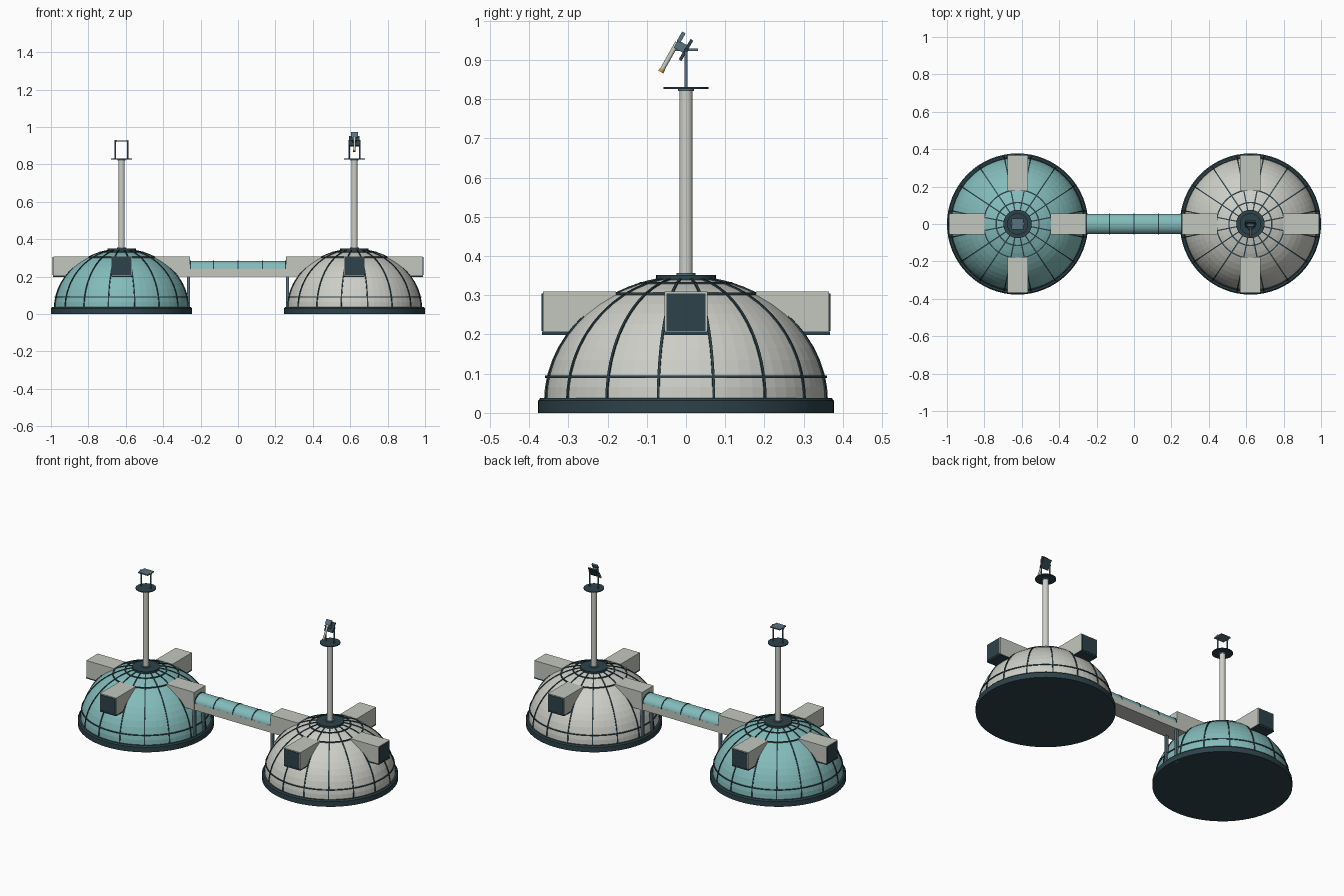
import bpy, bmesh, math
from mathutils import Matrix, Vector

if "Cube" in bpy.data.objects:
    bpy.data.objects.remove(bpy.data.objects["Cube"])


def mat(name, r, g, b):
    m = bpy.data.materials.new(name)
    m.diffuse_color = (r, g, b, 1)
    m.use_nodes = True
    m.node_tree.nodes["Principled BSDF"].inputs["Base Color"].default_value = m.diffuse_color
    return m


TEAL = mat("teal", 0.23, 0.50, 0.50)
WHITE = mat("off white", 0.62, 0.62, 0.58)
GREY = mat("pale grey", 0.55, 0.57, 0.52)
DARK = mat("dark slate", 0.026, 0.055, 0.068)
STEEL = mat("blue steel", 0.10, 0.17, 0.22)
AMBER = mat("amber", 0.62, 0.32, 0.06)


def finish(name, bm, m, smooth=None):
    bmesh.ops.recalc_face_normals(bm, faces=bm.faces)
    me = bpy.data.meshes.new(name)
    bm.to_mesh(me)
    bm.free()
    me.materials.append(m)
    ob = bpy.data.objects.new(name, me)
    bpy.context.collection.objects.link(ob)
    if smooth:
        bpy.ops.object.select_all(action='DESELECT')
        bpy.context.view_layer.objects.active = ob
        ob.select_set(True)
        bpy.ops.object.shade_smooth_by_angle(angle=math.radians(smooth))
    return ob


def box(name, lo, hi, m, xf=Matrix()):
    """Box between two corners, then transformed."""
    lo, hi = Vector(lo), Vector(hi)
    bm = bmesh.new()
    bmesh.ops.create_cube(bm, size=1, matrix=xf @ Matrix.Translation((lo + hi) / 2)
                          @ Matrix.Diagonal((*(hi - lo), 1)))
    return finish(name, bm, m)


def lathe(name, x, profile, m, seg=48, smooth=None):
    """Spin (radius, z) points about a vertical axis at x."""
    bm = bmesh.new()
    vs = [bm.verts.new((r, 0, z)) for r, z in profile]
    es = [bm.edges.new(p) for p in zip(vs, vs[1:])]
    bmesh.ops.spin(bm, geom=vs + es, cent=(0, 0, 0), axis=(0, 0, 1),
                   angle=2 * math.pi, steps=seg)
    bmesh.ops.remove_doubles(bm, verts=bm.verts, dist=1e-5)
    bmesh.ops.translate(bm, verts=bm.verts, vec=(x, 0, 0))
    return finish(name, bm, m, smooth)


def disc(name, x, r, z0, z1, m, seg=48):
    return lathe(name, x, [(0, z0), (r, z0), (r, z1), (0, z1)], m, seg, 30)


def rod(name, a, b, r, m, seg=12):
    a, b = Vector(a), Vector(b)
    d = b - a
    bm = bmesh.new()
    xf = Matrix.Translation((a + b) / 2) @ d.to_track_quat('Z', 'Y').to_matrix().to_4x4()
    bmesh.ops.create_cone(bm, cap_ends=True, segments=seg, radius1=r, radius2=r,
                          depth=d.length, matrix=xf)
    return finish(name, bm, m, 40)


# Dome shape: elliptical, springing from the foundation ring
RAD, Z0, HGT = 0.362, 0.03, 0.316


def dome_point(t, off=0.0):
    return ((RAD + off) * math.cos(t), Z0 + (HGT + off) * math.sin(t))


def angle_at(z):
    return math.asin((z - Z0) / HGT)


def dome(side, x, inner, shell):
    # Foundation and shell
    lathe(side + "_foundation", x, [(0, 0), (0.3775, 0), (0.3775, 0.031), (0.371, 0.038),
                                    (0.35, 0.038)], DARK, 64, 30)
    n = 14
    lathe(side + "_dome_shell", x, [dome_point(i * math.pi / 2 / n) for i in range(n + 1)],
          shell, 64)

    # Horizontal ribs
    for i, t in enumerate((angle_at(0.092), math.acos(0.182 / RAD), math.acos(0.115 / RAD))):
        r, z = dome_point(t, 0.001)
        lathe(f"{side}_ring_rib_{i}", x, [(r - 0.004, z - 0.003), (r + 0.003, z - 0.003),
                                          (r + 0.003, z + 0.003), (r - 0.004, z + 0.003),
                                          (r - 0.004, z - 0.003)], DARK, 64)

    # Meridian ribs: narrow raised strips
    bm = bmesh.new()
    w, steps = 0.0032, 18
    for k in range(16):
        rot = Matrix.Rotation((k + 0.5) * math.pi / 8, 4, 'Z')
        last = None
        for i in range(steps + 1):
            t = 0.015 + (math.acos(0.07 / RAD) - 0.015) * i / steps
            row = []
            for off, y in ((-0.004, -w), (0.0035, -w), (0.0035, w), (-0.004, w)):
                r, z = dome_point(t, off)
                row.append(bm.verts.new(Vector((x, 0, 0)) + rot @ Vector((r, y, z))))
            if last:
                for j in range(4):
                    bm.faces.new((last[j], last[j - 1], row[j - 1], row[j]))
            last = row
    finish(side + "_meridian_ribs", bm, DARK)

    # Four box dormers; the one facing the corridor has no window
    for k in range(4):
        xf = Matrix.Translation((x, 0, 0)) @ Matrix.Rotation(k * math.pi / 2, 4, 'Z')
        tag = f"{side}_dormer_{k}"
        joined = k == inner
        box(tag, (0.178, -0.055, 0.2 if joined else 0.207), (0.365, 0.055, 0.309), GREY, xf)
        if not joined:
            box(tag + "_window", (0.364, -0.05, 0.209), (0.368, 0.05, 0.304), DARK, xf)
            box(tag + "_sill", (0.25, -0.055, 0.199), (0.367, 0.055, 0.207), DARK, xf)

    # Crown, mast and instrument platform
    disc(side + "_crown", x, 0.076, 0.338, 0.351, DARK)
    disc(side + "_mast_foot", x, 0.024, 0.35, 0.357, STEEL, 24)
    rod(side + "_mast", (x, 0, 0.35), (x, 0, 0.826), 0.017, WHITE, 24)
    disc(side + "_mast_collar", x, 0.021, 0.82, 0.827, STEEL, 24)
    disc(side + "_platform", x, 0.057, 0.826, 0.831, DARK)


CX = 0.6225
dome("left", -CX, 0, TEAL)
dome("right", CX, 2, WHITE)

# Connecting corridor: straight trough with a barrel roof
box("corridor_body", (-0.26, -0.053, 0.2), (0.26, 0.053, 0.243), GREY)


def barrel(name, x0, x1, ry, rz, m):
    bm = bmesh.new()
    arc = [(ry * math.cos(a), 0.24 + rz * math.sin(a))
           for a in (i * math.pi / 16 for i in range(17))]
    f = bm.faces.new([bm.verts.new((x0, y, z)) for y, z in arc])
    ext = bmesh.ops.extrude_face_region(bm, geom=[f])
    bmesh.ops.translate(bm, vec=(x1 - x0, 0, 0),
                        verts=[v for v in ext["geom"] if isinstance(v, bmesh.types.BMVert)])
    finish(name, bm, m, 30)


barrel("corridor_roof", -0.26, 0.26, 0.053, 0.044, TEAL)
for i, x in enumerate((-0.255, -0.13, 0, 0.13, 0.255)):
    barrel(f"corridor_rib_{i}", x - 0.003, x + 0.003, 0.055, 0.0465, DARK)

# Corridor support legs and feet
for sx in (-1, 1):
    for sy in (-1, 1):
        x, y = sx * 0.264, sy * 0.043
        tag = f"corridor_leg_{'l' if sx < 0 else 'r'}{'f' if sy < 0 else 'b'}"
        box(tag, (x - 0.008, y - 0.008, 0), (x + 0.008, y + 0.008, 0.2), STEEL)

# Left instrument: fork carrying a level panel
for s in (-1, 1):
    x = -CX + s * 0.033
    rod(f"panel_post_{s}", (x, 0, 0.83), (x, 0, 0.928), 0.004, STEEL)
    rod(f"panel_pivot_{s}", (x - 0.005, 0, 0.925), (x + 0.005, 0, 0.925), 0.006,
        AMBER if s > 0 else STEEL)
box("panel_plate", (-CX - 0.033, -0.03, 0.922), (-CX + 0.033, 0.03, 0.929), STEEL)

# Right instrument: fork carrying a tilted dish panel and a slim tube
for s in (-1, 1):
    x = CX + s * 0.029
    rod(f"scope_post_{s}", (x, 0, 0.83), (x, 0, 0.925), 0.004, STEEL)
rod("scope_axle", (CX - 0.033, 0, 0.925), (CX + 0.033, 0, 0.925), 0.005, DARK)
tilt = Matrix.Translation((CX, 0, 0.925)) @ Matrix.Rotation(math.radians(60), 4, 'X')
box("scope_plate", (-0.028, -0.03, -0.004), (0.028, 0.03, 0.004), DARK, tilt)
box("scope_bracket", (-0.012, -0.01, 0.0), (0.012, 0.012, 0.03), STEEL, tilt)
rod("scope_tube", (CX, -0.062, 0.873), (CX, -0.022, 0.944), 0.006, GREY)
box("scope_head", (-0.018, 0.008, 0.022), (0.018, 0.036, 0.032), STEEL, tilt)
rod("scope_tip", (CX, -0.064, 0.869), (CX, -0.060, 0.876), 0.007, AMBER)
